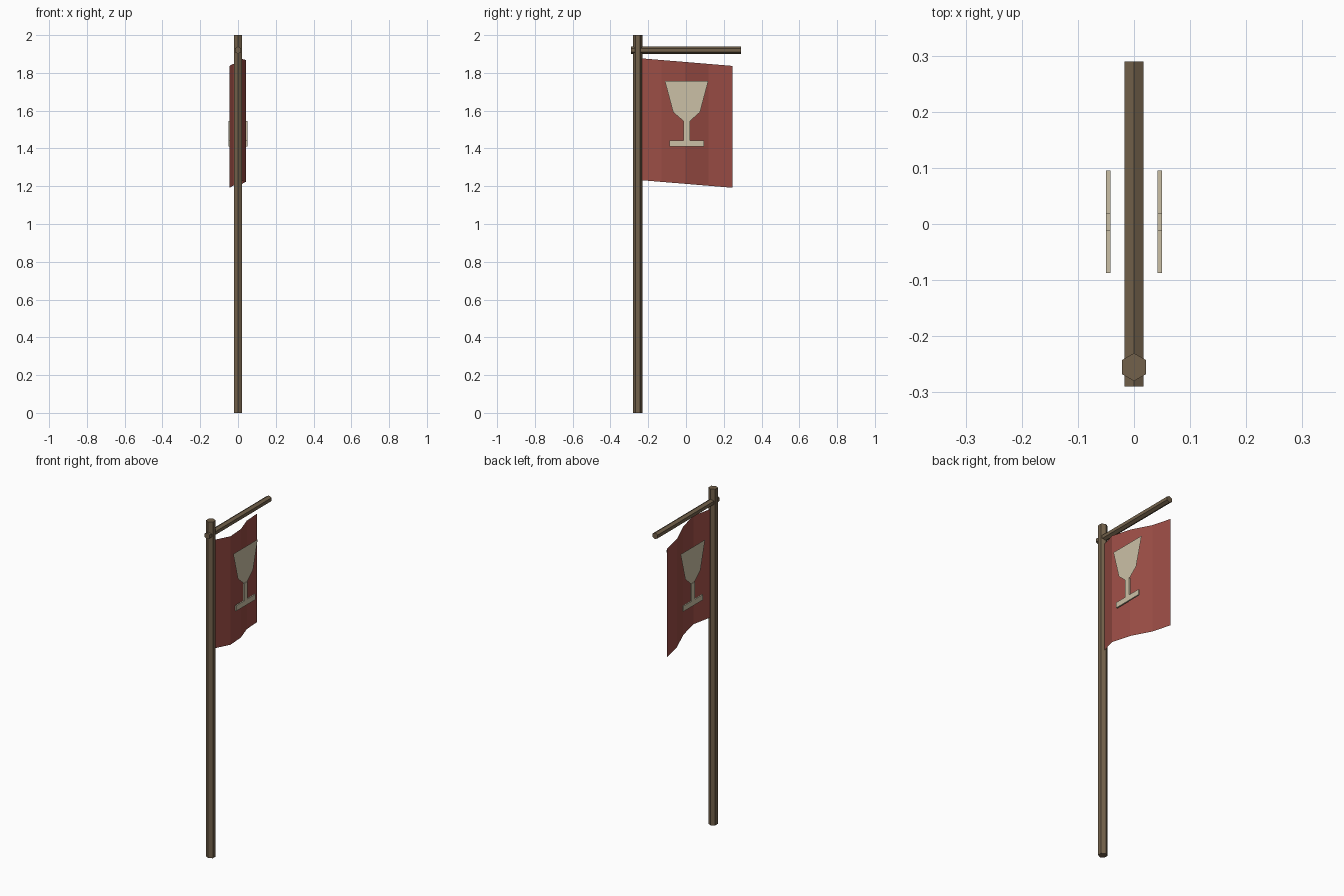
import bpy, bmesh
from math import pi

if "Cube" in bpy.data.objects:
    bpy.data.objects.remove(bpy.data.objects["Cube"])


def material(name, color):
    m = bpy.data.materials.new(name)
    m.diffuse_color = (*color, 1)
    m.use_nodes = True
    m.node_tree.nodes["Principled BSDF"].inputs["Base Color"].default_value = m.diffuse_color
    return m


wood = material("wood", (0.17, 0.12, 0.07))
red = material("red_cloth", (0.33, 0.075, 0.06))
cream = material("cream", (0.60, 0.53, 0.38))


def rod(name, radius, length, loc, rot=(0, 0, 0)):
    bpy.ops.mesh.primitive_cylinder_add(vertices=6, radius=radius, depth=length,
                                        location=loc, rotation=rot)
    ob = bpy.context.object
    ob.name = name
    ob.data.materials.append(wood)


def mesh_object(name, verts, faces, mat):
    me = bpy.data.meshes.new(name)
    me.from_pydata(verts, [], faces)
    me.materials.append(mat)
    ob = bpy.data.objects.new(name, me)
    bpy.context.collection.objects.link(ob)
    return ob


def box(name, size, loc, mat):
    bpy.ops.mesh.primitive_cube_add(size=1, location=loc)
    ob = bpy.context.object
    ob.name = name
    ob.scale = size
    ob.data.materials.append(mat)


# Hexagonal pole and crossbar
rod("pole", 0.025, 2.0, (0, -0.255, 1.0))
rod("crossbar", 0.0195, 0.58, (0, 0, 1.92), (pi / 2, 0, 0))

# Waving cloth: single sheet, four strips, sagging toward the free end
wave = [(-0.255, 0.0), (-0.13, 0.042), (-0.005, 0.022), (0.12, -0.026), (0.245, -0.045)]
verts = []
for y, x in wave:
    top = 1.837 + (0.245 - y) * 0.083
    verts += [(x, y, top - 0.645), (x, y, top)]
faces = [(2 * i, 2 * i + 2, 2 * i + 3, 2 * i + 1) for i in range(len(wave) - 1)]
mesh_object("flag_cloth", verts, faces, red)

# Goblet emblem on both sides: flat bowl, slab stem and foot
bowl = [(-0.012, 1.544), (0.02, 1.544), (0.074, 1.592),
        (0.118, 1.757), (-0.112, 1.757), (-0.068, 1.592)]
for side, s in (("right", 1), ("left", -1)):
    order = bowl if s > 0 else bowl[::-1]
    mesh_object("goblet_bowl_" + side, [(s * 0.047, y, z) for y, z in order],
                [tuple(range(6))], cream)
    box("goblet_stem_" + side, (0.008, 0.032, 0.106), (s * 0.046, 0.004, 1.492), cream)
    box("goblet_foot_" + side, (0.008, 0.182, 0.032), (s * 0.046, 0.004, 1.425), cream)
